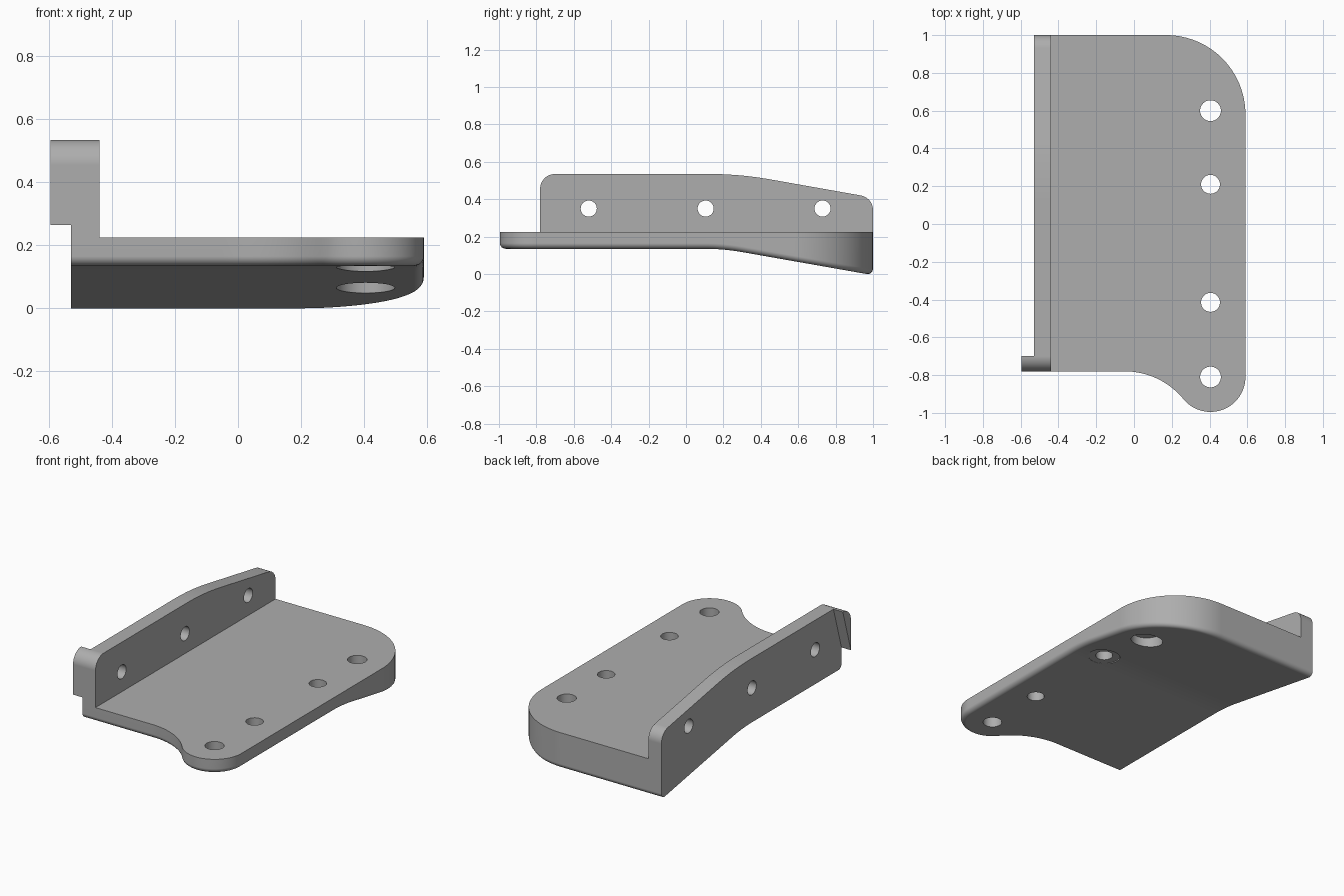
import bpy
import bmesh
from math import cos, sin, radians, atan2, pi

if "Cube" in bpy.data.objects:
    bpy.data.objects.remove(bpy.data.objects["Cube"])

grey = bpy.data.materials.new("plain grey")
grey.use_nodes = True
grey.diffuse_color = (0.42, 0.42, 0.42, 1)
grey.node_tree.nodes["Principled BSDF"].inputs["Base Color"].default_value = grey.diffuse_color

LEFT, RIGHT, FRONT, TOP, FLAT = -0.53, 0.59, -0.78, 0.225, 0.135
SLOPE = 0.176
FILLET = 0.03


def arc(cx, cy, r, a0, a1, n=12):
    """Points on an arc, angles in radians."""
    return [(cx + r * cos(a0 + (a1 - a0) * i / n), cy + r * sin(a0 + (a1 - a0) * i / n))
            for i in range(n + 1)]


def drop(y, start, width):
    """Fall of a level line that bends smoothly into a straight slope."""
    t = y - start
    if t <= 0:
        return 0
    return SLOPE * (t * t / (2 * width) if t < width else t - width / 2)


def make_object(name, bm):
    bmesh.ops.recalc_face_normals(bm, faces=bm.faces)
    mesh = bpy.data.meshes.new(name)
    bm.to_mesh(mesh)
    bm.free()
    mesh.materials.append(grey)
    obj = bpy.data.objects.new(name, mesh)
    bpy.context.collection.objects.link(obj)
    return obj


def loft(rings):
    """Closed solid through rings of equal length."""
    bm = bmesh.new()
    loops = [[bm.verts.new(p) for p in ring] for ring in rings]
    n = len(loops[0])
    for a, b in zip(loops, loops[1:]):
        for i in range(n):
            j = (i + 1) % n
            bm.faces.new((a[i], a[j], b[j], b[i]))
    bm.faces.new(loops[0])
    bm.faces.new(loops[-1])
    return bm


def side_prism(name, profile, x0, x1):
    return make_object(name, loft([[(x, y, z) for y, z in profile] for x in (x0, x1)]))


def drill(obj, cutters):
    """Cut cylinders given as (axis, a, b, radius, start, end)."""
    for axis, a, b, r, lo, hi in cutters:
        circle = arc(a, b, r, 0, 2 * pi, 48)[:-1]
        rings = [[(p, q, h) if axis == "z" else (h, p, q) for p, q in circle] for h in (lo, hi)]
        cutter = make_object("hole_cutter", loft(rings))
        cutter.hide_render = True
        mod = obj.modifiers.new("hole", "BOOLEAN")
        mod.operation, mod.solver, mod.object = "DIFFERENCE", "EXACT", cutter
        bpy.context.view_layer.objects.active = obj
        bpy.ops.object.modifier_apply(modifier=mod.name)
        bpy.data.objects.remove(cutter)


def outline(d):
    """Plate outline, inset by d everywhere except along the wall side."""
    lobe_x, lobe_y, lobe_r = 0.405, -0.81, 0.185
    neck_x, neck_r = -0.05, 0.404
    neck_y = FRONT - neck_r
    a = atan2(lobe_y - neck_y, lobe_x - neck_x)
    pts = [(LEFT, 1 - d), (LEFT, FRONT + d)]
    pts += arc(neck_x, neck_y, neck_r + d, pi / 2, a, 16)
    pts += arc(lobe_x, lobe_y, lobe_r - d, a + pi, 2 * pi, 24)[1:]
    pts += arc(0.17, 0.58, 0.42 - d, 0, pi / 2, 24)
    return pts


# Base plate: rounded lower edge, underside bent downward towards the back
rings = [[(x, y, TOP) for x, y in outline(0)]]
for k in range(7):
    a = radians(15 * k)
    rings.append([(x, y, FILLET * (1 - sin(a))) for x, y in outline(FILLET * (1 - cos(a)))])
bm = loft(rings)
for i in range(11):
    bmesh.ops.bisect_plane(bm, geom=bm.verts[:] + bm.edges[:] + bm.faces[:], dist=1e-5,
                           plane_co=(0, 0.1 + 0.02 * i, 0), plane_no=(0, 1, 0))
for v in bm.verts:
    if v.co.z < 0.1:
        v.co.z += FLAT - drop(min(v.co.y, 0.97), 0.1, 0.2)
plate = make_object("base_plate", bm)

# Mounting holes, the two on the slope have flat recesses underneath
holes = [(0.6, 0.055), (0.21, 0.05), (-0.415, 0.05), (-0.81, 0.055)]
drill(plate, [("z", 0.405, y, 0.093, -0.2, FLAT + 0.001) for y, r in holes[:2]])
drill(plate, [("z", 0.405, y, r, -0.3, 0.5) for y, r in holes])

# Upright wall along one side
front_corner = arc(-0.7, 0.455, 0.08, pi, pi / 2)
profile = [(FRONT, TOP)] + front_corner
for i in range(13):
    y = 0.12 + 0.33 * i / 12
    profile.append((y, 0.535 - drop(y, 0.12, 0.33)))
profile += arc(0.92, 0.3415, 0.08, radians(80), 0) + [(1, TOP)]
wall = side_prism("side_wall", profile, LEFT, -0.44)
drill(wall, [("x", y, 0.35, 0.043, -0.8, -0.2) for y in (-0.52, 0.105, 0.73)])

# Wedge-shaped tab on the outer front corner of the wall
tab = side_prism("corner_tab", [(FRONT, 0.265)] + front_corner, -0.595, LEFT)

# Smooth curved faces while keeping hard edges
for obj in (plate, wall, tab):
    bpy.ops.object.select_all(action="DESELECT")
    obj.select_set(True)
    bpy.context.view_layer.objects.active = obj
    bpy.ops.object.shade_smooth_by_angle(angle=radians(30))
    mod = obj.modifiers.new("even_shading", "WEIGHTED_NORMAL")
    mod.keep_sharp = True
